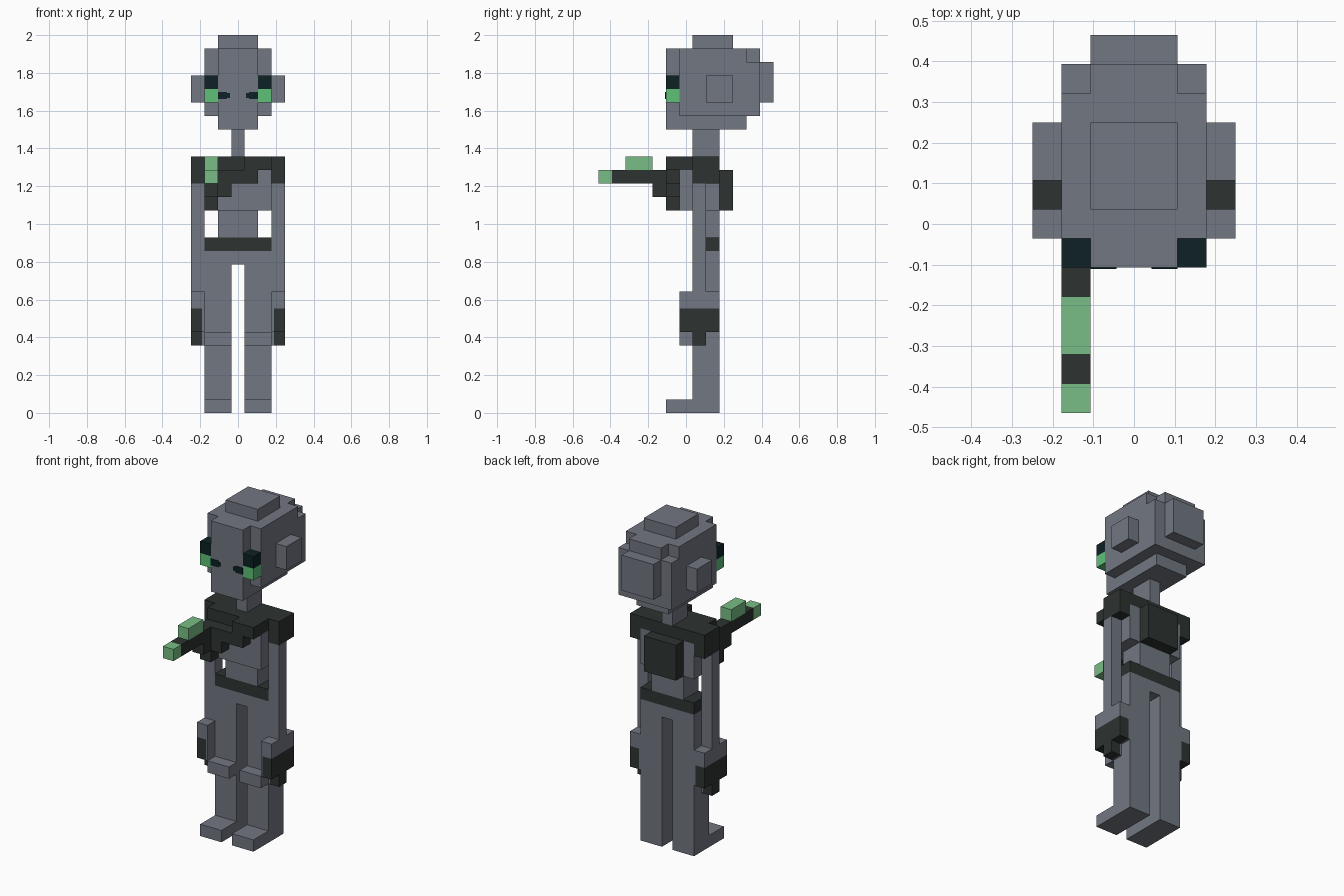
import bpy, bmesh
from mathutils import Vector

if "Cube" in bpy.data.objects:
    bpy.data.objects.remove(bpy.data.objects["Cube"], do_unlink=True)

U = 2 / 28  # size of one grid cell


def material(name, rgb):
    m = bpy.data.materials.new(name)
    m.use_nodes = True
    m.diffuse_color = (*rgb, 1)
    bsdf = next(n for n in m.node_tree.nodes if n.type == 'BSDF_PRINCIPLED')
    bsdf.inputs["Base Color"].default_value = (*rgb, 1)
    bsdf.inputs["Roughness"].default_value = 0.8
    return m


GRAY = material("slate_gray", (0.168, 0.184, 0.220))
DARK = material("charcoal", (0.026, 0.033, 0.032))
BLACK = material("eye_black", (0.004, 0.015, 0.018))
GREEN = material("soft_green", (0.191, 0.515, 0.238))
EYE = material("eye_green", (0.114, 0.527, 0.188))


def part(name, mat, *boxes, mirror=False):
    """Boxes are (x0, x1, y0, y1, z0, z1) in cells on a 7 x 13 x 28 grid."""
    boxes = list(boxes)
    if mirror:
        boxes += [(7 - b[1], 7 - b[0], *b[2:]) for b in boxes]
    bm = bmesh.new()
    for x0, x1, y0, y1, z0, z1 in boxes:
        verts = bmesh.ops.create_cube(bm, size=1)["verts"]
        for v in verts:
            v.co = Vector(((x1 if v.co.x > 0 else x0) - 3.5,
                           (y1 if v.co.y > 0 else y0) - 6.5,
                           z1 if v.co.z > 0 else z0)) * U
    me = bpy.data.meshes.new(name)
    bm.to_mesh(me)
    bm.free()
    me.materials.append(mat)
    ob = bpy.data.objects.new(name, me)
    bpy.context.collection.objects.link(ob)
    return ob


# Head: stepped skull with cap, back bulge, chin and ears
part("skull", GRAY,
     (1, 6, 6, 11, 22, 27), (2, 5, 5, 6, 22, 27), (2, 5, 11, 12, 22, 27),
     (1, 2, 11, 12, 22, 26), (5, 6, 11, 12, 22, 26))
part("skull_cap", GRAY, (2, 5, 7, 10, 27, 28))
part("skull_back", GRAY, (2, 5, 12, 13, 23, 26))
part("jaw", GRAY, (2, 5, 5, 11, 21, 22))
part("ears", GRAY, (6, 7, 8, 10, 23, 25), mirror=True)
part("eye_upper", BLACK, (5, 6, 5, 6, 24, 25), mirror=True)
part("eye_lower", EYE, (5, 6, 5, 6, 23, 24), mirror=True)
part("eye_inner", BLACK, (4.3, 5, 4.95, 5, 23.25, 23.8),
     (4.1, 4.3, 4.95, 5, 23.35, 23.7), mirror=True)
part("neck", GRAY, (3, 4, 7, 9, 19, 21))

# Torso with collar, shoulders and pack
part("chest", GRAY, (1, 6, 6, 9, 15, 18))
part("waist", GRAY, (2, 5, 7, 9, 13, 15))
part("collar", DARK, (1, 6, 6, 9, 18, 19))
part("shoulders", DARK, (6, 7, 7, 9, 17, 19), mirror=True)
part("chest_strap", DARK,
     (4, 6, 5, 6, 18, 19), (2, 5, 5, 6, 17, 18),
     (2, 3, 5, 6, 16, 17), (1, 2, 5, 6, 15, 18))
part("back_pack", DARK, (2, 5, 9, 10, 15, 18))
part("belt", DARK, (1, 6, 7, 9, 12, 13))

# Forward-pointing blaster
part("blaster_body", DARK, (1, 2, 4, 5, 16, 18), (1, 2, 1, 4, 17, 18))
part("blaster_scope", GREEN, (1, 2, 2, 4, 18, 19))
part("blaster_tip", GREEN, (1, 2, 0, 1, 17, 18))

# Arms with gloved hands
part("arms", GRAY, (6, 7, 7, 8, 9, 17), mirror=True)
part("cuffs", GRAY, (6, 7, 6, 9, 7.75, 9), mirror=True)
part("gloves", DARK, (6.15, 7, 6, 9, 6, 7.75), (6.15, 7, 7, 8, 5, 6), mirror=True)
part("glove_linings", GRAY, (6, 6.15, 6, 9, 6, 7.75), (6, 6.15, 7, 8, 5, 6), mirror=True)

# Legs, knees and feet
part("hips", GRAY, (1, 6, 7, 9, 11, 12))
part("legs", GRAY, (4, 6, 7, 9, 0, 11), mirror=True)
part("knee_pads", GRAY, (4, 6, 6, 7, 5, 6), mirror=True)
part("feet", GRAY, (4, 6, 5, 7, 0, 1), mirror=True)
